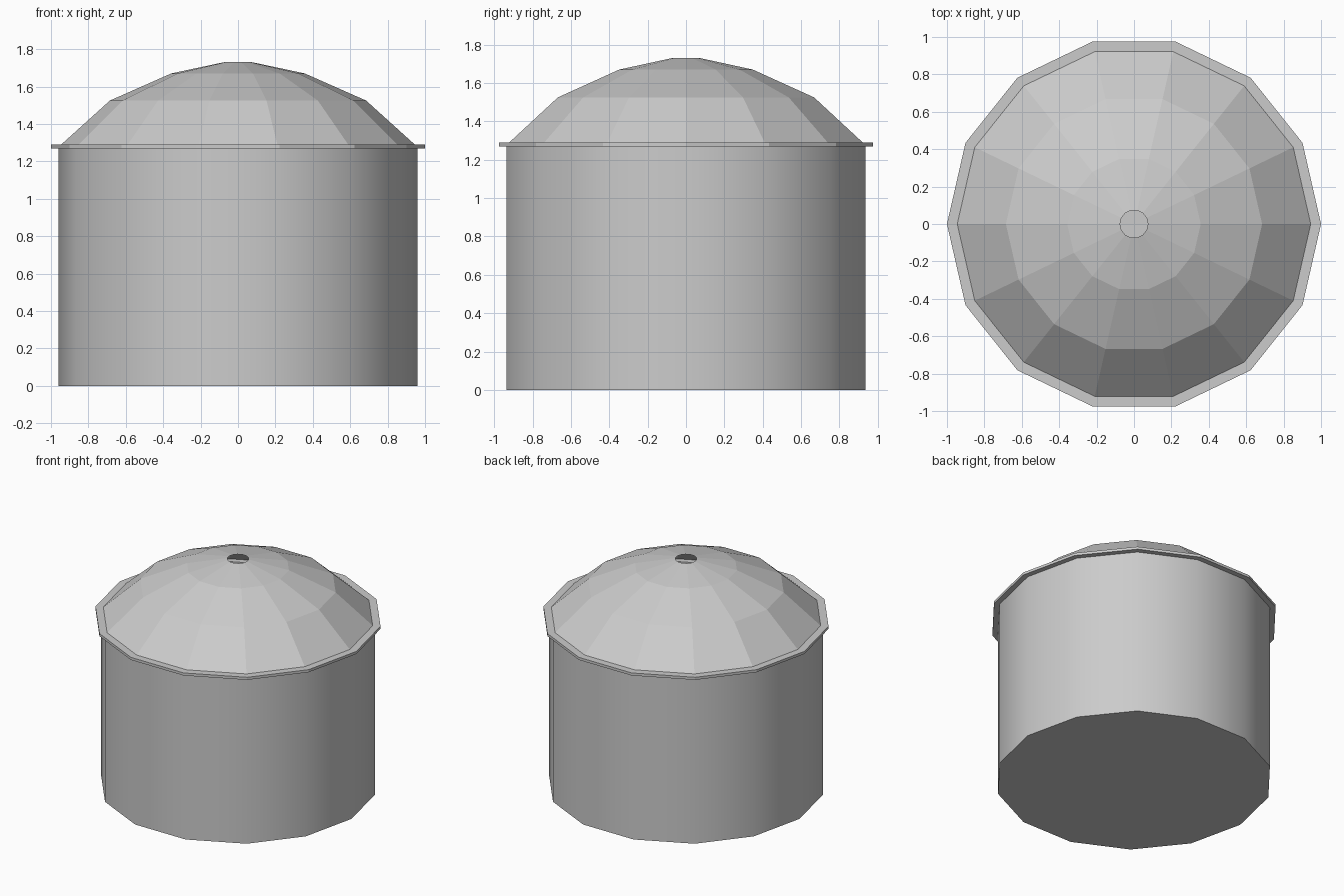
import bpy, bmesh
from math import cos, sin, pi

SIDES = 14

cube = bpy.data.objects.get("Cube")
if cube:
    bpy.data.objects.remove(cube, do_unlink=True)

steel = bpy.data.materials.new("grey steel")
steel.use_nodes = True
grey = (0.6, 0.6, 0.6, 1)
steel.diffuse_color = grey
steel.node_tree.nodes["Principled BSDF"].inputs["Base Color"].default_value = grey


def lathe(name, profile, closed=False, cap_bottom=False, smooth=False):
    """Sweep a (radius, height) profile, listed upwards on the outside."""
    bm = bmesh.new()
    rings = []
    for r, z in profile:
        rings.append([bm.verts.new((r * cos(2 * pi * i / SIDES),
                                    r * sin(2 * pi * i / SIDES), z))
                      for i in range(SIDES)])
    pairs = list(zip(rings, rings[1:]))
    if closed:
        pairs.append((rings[-1], rings[0]))
    for low, high in pairs:
        for i in range(SIDES):
            j = (i + 1) % SIDES
            face = bm.faces.new((low[i], low[j], high[j], high[i]))
            face.smooth = smooth
    if cap_bottom:
        bm.faces.new(rings[0][::-1])
        for edge in bm.edges:
            if all(v in rings[0] for v in edge.verts):
                edge.smooth = False
    mesh = bpy.data.meshes.new(name)
    bm.to_mesh(mesh)
    bm.free()
    mesh.materials.append(steel)
    obj = bpy.data.objects.new(name, mesh)
    bpy.context.collection.objects.link(obj)
    return obj


# Hollow tank with a closed bottom and smooth round wall
lathe("tank_wall", [(0.96, 0), (0.96, 1.27)], cap_bottom=True, smooth=True)

# Flat flange around the top of the wall
lathe("rim_flange", [(0.9, 1.27), (1, 1.27), (1, 1.29), (0.9, 1.29)], closed=True)

# Faceted roof with an open vent hole at the peak
lathe("domed_roof", [(0.945, 1.29), (0.685, 1.525), (0.357, 1.67), (0.075, 1.73)])
